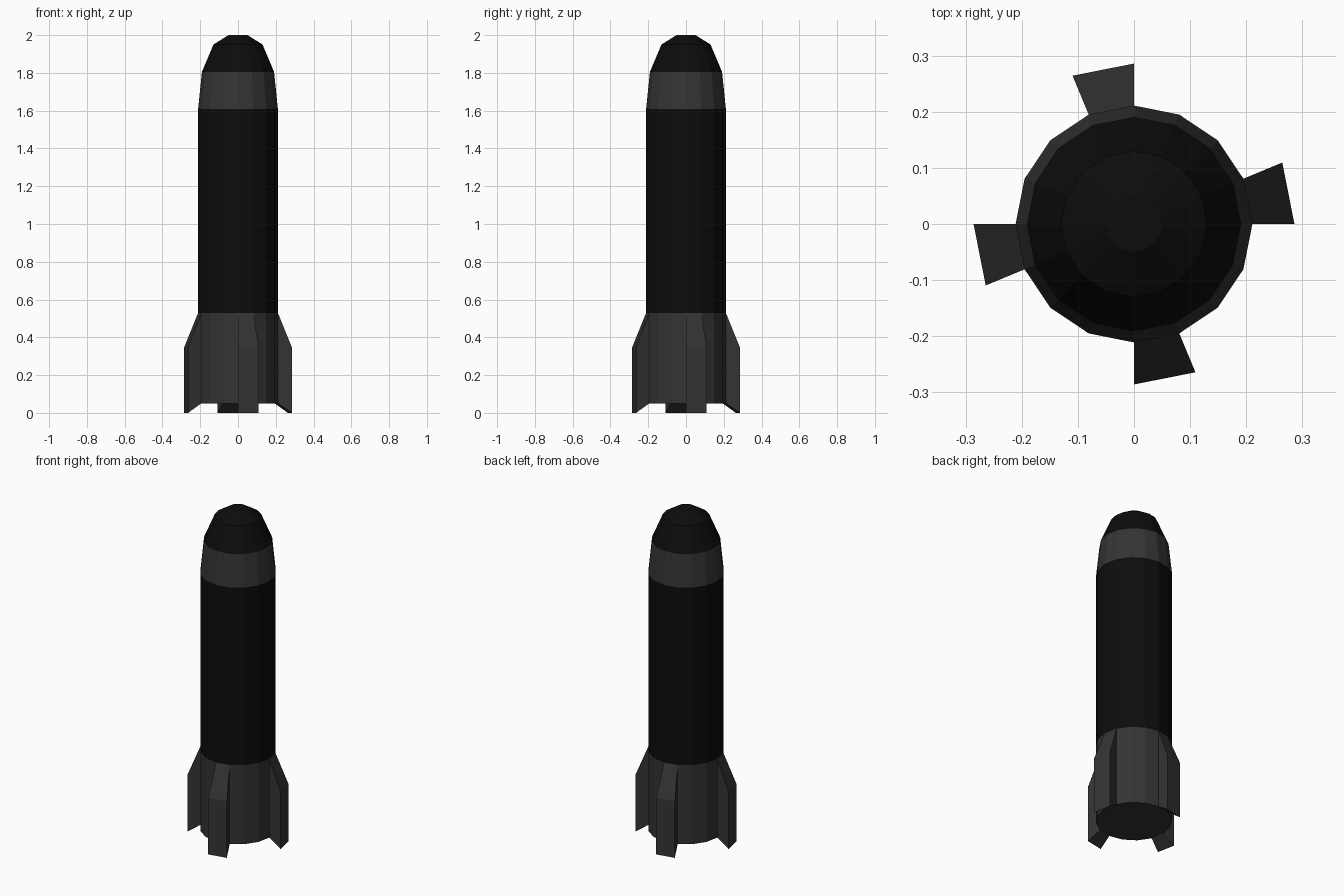
import bpy, bmesh, math

if "Cube" in bpy.data.objects:
    bpy.data.objects.remove(bpy.data.objects["Cube"])

SIDES = 16


def material(name, v):
    m = bpy.data.materials.new(name)
    m.diffuse_color = (v, v, v, 1)
    m.use_nodes = True
    m.node_tree.nodes["Principled BSDF"].inputs["Base Color"].default_value = m.diffuse_color
    return m


black = material("black paint", 0.0037)
grey = material("dark grey", 0.034)


def lathe(bm, profile):
    """Revolve (radius, z) points into flat-sided rings; returns the bands of faces."""
    rings = [[bm.verts.new((r * math.cos(math.tau * i / SIDES),
                            r * math.sin(math.tau * i / SIDES), z))
              for i in range(SIDES)] for r, z in profile]
    bands = [[bm.faces.new((a[i], a[(i + 1) % SIDES], b[(i + 1) % SIDES], b[i]))
              for i in range(SIDES)] for a, b in zip(rings, rings[1:])]
    return rings, bands


def finish(bm, name, mat):
    bmesh.ops.recalc_face_normals(bm, faces=bm.faces)
    mesh = bpy.data.meshes.new(name)
    bm.to_mesh(mesh)
    bm.free()
    mesh.materials.append(mat)
    obj = bpy.data.objects.new(name, mesh)
    bpy.context.collection.objects.link(obj)


# Tail section with four fins pulled out of every fourth side
bm = bmesh.new()
rings, bands = lathe(bm, [(0.211, 0.05), (0.211, 0.53)])
bm.faces.new(rings[0])
fin_faces = bands[0][::4]
for face in bmesh.ops.extrude_discrete_faces(bm, faces=fin_faces)["faces"]:
    for v in face.verts:
        v.co.x *= 0.286 / 0.211
        v.co.y *= 0.286 / 0.211
        v.co.z = 0.0 if v.co.z < 0.3 else 0.345
bmesh.ops.remove_doubles(bm, verts=bm.verts, dist=1e-5)
finish(bm, "tail_and_fins", grey)

# Main tube
bm = bmesh.new()
lathe(bm, [(0.211, 0.53), (0.211, 1.61)])
finish(bm, "body_tube", black)

# Tapered collar
bm = bmesh.new()
lathe(bm, [(0.211, 1.61), (0.191, 1.805)])
finish(bm, "collar", grey)

# Blunt nose
bm = bmesh.new()
rings, _ = lathe(bm, [(0.191, 1.805), (0.13, 1.95), (0.05, 2.0)])
bm.faces.new(rings[-1])
finish(bm, "nose", black)
